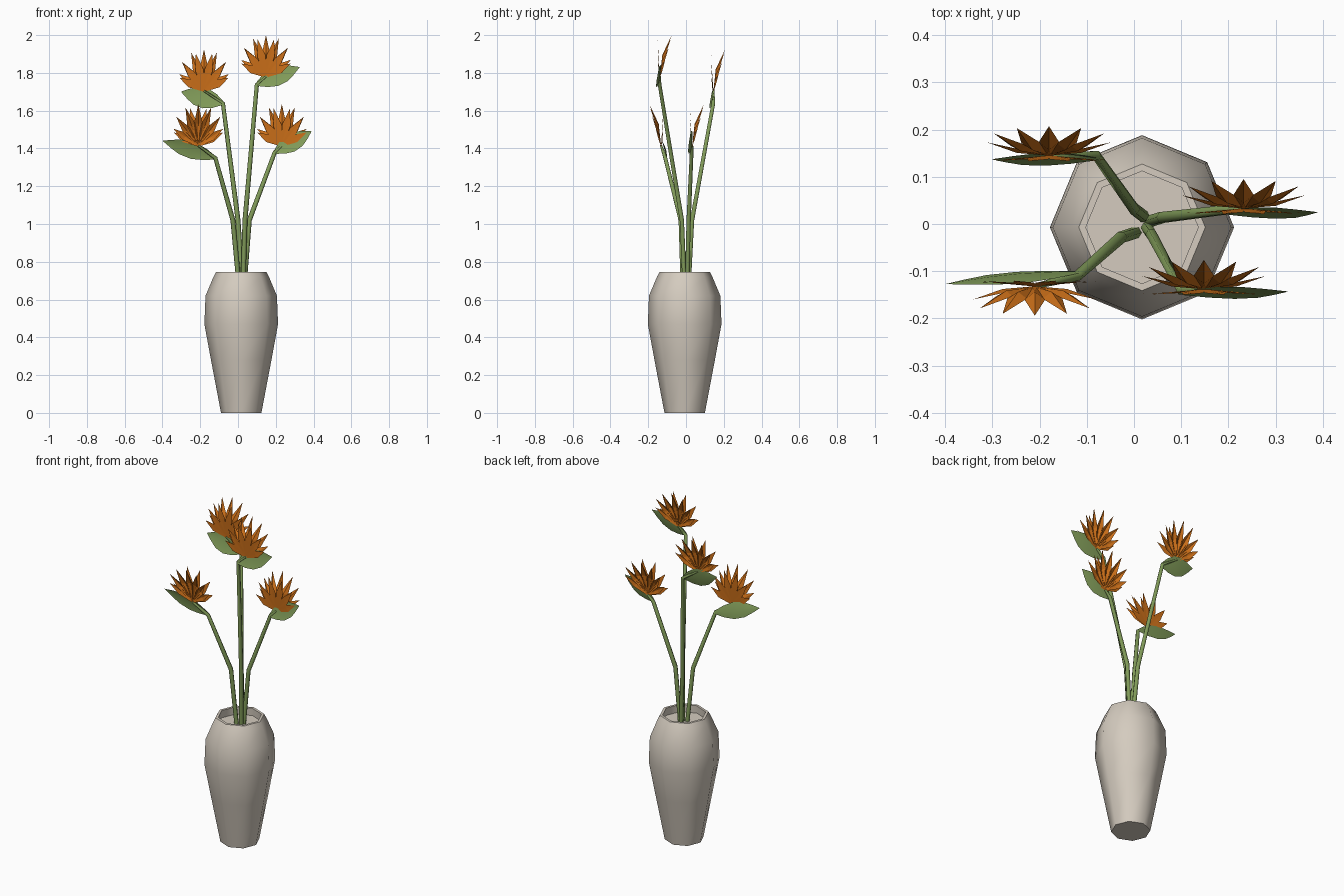
import bpy, math
from mathutils import Vector

if "Cube" in bpy.data.objects:
    bpy.data.objects.remove(bpy.data.objects["Cube"])


def material(name, rgb):
    m = bpy.data.materials.new(name)
    m.diffuse_color = (*rgb, 1)
    m.use_nodes = True
    m.node_tree.nodes["Principled BSDF"].inputs["Base Color"].default_value = m.diffuse_color
    return m


CERAMIC = material("pale ceramic", (0.66, 0.60, 0.52))
GREEN = material("leaf green", (0.22, 0.33, 0.10))
ORANGE = material("petal orange", (0.62, 0.165, 0.01))


def make(name, verts, faces, mat, smooth=None):
    me = bpy.data.meshes.new(name)
    me.from_pydata([tuple(v) for v in verts], [], faces)
    me.materials.append(mat)
    ob = bpy.data.objects.new(name, me)
    bpy.context.collection.objects.link(ob)
    if smooth:
        bpy.ops.object.select_all(action='DESELECT')
        ob.select_set(True)
        bpy.context.view_layer.objects.active = ob
        bpy.ops.object.shade_smooth_by_angle(angle=math.radians(smooth))
    return ob


def skin(rings, n):
    """Faces joining successive rings of n vertices, capped at both ends."""
    faces = [tuple(reversed(range(n)))]
    for r in range(rings - 1):
        for i in range(n):
            j = (i + 1) % n
            faces.append((r*n + i, r*n + j, r*n + n + j, r*n + n + i))
    faces.append(tuple(range((rings - 1)*n, rings*n)))
    return faces


# vase: eight-sided turned profile with a shallow inner floor
profile = [(0.107, 0), (0.16, 0.28), (0.195, 0.47), (0.189, 0.62),
           (0.147, 0.72), (0.134, 0.745), (0.119, 0.745), (0.121, 0.70)]
verts = [(0.017 + r*math.cos(i*math.pi/4), -0.007 + r*math.sin(i*math.pi/4), z)
         for r, z in profile for i in range(8)]
make("vase", verts, skin(len(profile), 8), CERAMIC, 46)


# stem: tapered tube along a bent path
def stem(name, pts):
    pts = [Vector(p) for p in pts]
    n, verts = 6, []
    for k, p in enumerate(pts):
        d = (pts[min(k + 1, len(pts) - 1)] - pts[max(k - 1, 0)]).normalized()
        a = d.cross(Vector((0, 1, 0))).normalized()
        b = d.cross(a)
        r = (0.013, 0.013, 0.011, 0.006)[k]
        for i in range(n):
            t = -2*math.pi*i/n
            verts.append(p + a*r*math.cos(t) + b*r*math.sin(t))
    make(name, verts, skin(len(pts), n), GREEN, 65)


# leaf: flat blade with a slightly raised midrib
def leaf(name, base, tip, half, lean):
    base, tip = Vector(base), Vector(tip)
    axis = tip - base
    up = Vector((-axis.z, 0, axis.x)).normalized()
    if up.z < 0:
        up = -up
    up = (up + Vector((0, lean, 0))).normalized()
    verts, faces = [], []
    for k, (t, w) in enumerate([(0, .2), (.2, .7), (.42, 1), (.65, .9), (.83, .5), (1, .03)]):
        c = base + axis*t
        mid = c + Vector((0, 0.008*w, 0))
        verts += [c - up*half*w, mid, c + up*half*w]
        if k:
            o = 3*k
            faces += [(o-3, o, o+1, o-2), (o-2, o+1, o+2, o-1)]
    make(name, verts, faces, GREEN, 40)


# blossom: two fans of pointed petals, the rear one leaning away
def blossom(name, base, side):
    base = Vector(base)
    verts, faces = [], []
    for count, spread, lean, length, off in [(7, 56, 0.062, 0.22, 0.0),
                                             (6, 62, -0.004, 0.205, -0.008)]:
        for i in range(count):
            f = 2*i/(count - 1) - 1
            a = math.radians(spread*f)
            d = Vector((math.sin(a), 0, math.cos(a)))
            w = Vector((math.cos(a), 0, -math.sin(a)))
            ln = length*(1 - 0.28*f*f)
            ly = lean*(1 - 0.55*f*f)
            o = len(verts)
            for t, s, y in [(0, -.005, 0), (0, .005, 0), (.55, -.022, .45),
                            (.52, 0, .2), (.55, .022, .45), (1, 0, 1)]:
                y = side*(off*t*2*(1 - t/2) + ly*y)
                verts.append(base + d*ln*t + w*s + Vector((0, y, 0)))
            faces += [(o, o+1, o+3), (o, o+3, o+2), (o+1, o+4, o+3),
                      (o+2, o+3, o+5), (o+3, o+4, o+5)]
    make(name, verts, faces, ORANGE)


# foot, kink, stem top, blossom base, leaf tip, leaf half width, lean side
plants = {
    "tall_right": ((.027, -.008, .69), (.037, -.022, 1.02), (.10, -.14, 1.74),
                   (.148, -.138, 1.78), (.325, -.135, 1.83), .052, 1),
    "tall_left": ((.022, .015, .69), (.0, .032, 1.02), (-.08, .145, 1.64),
                  (-.18, .145, 1.705), (-.3, .145, 1.70), .056, 1),
    "low_left": ((.004, -.018, .69), (-.027, -.028, 1.02), (-.12, -.11, 1.35),
                 (-.21, -.132, 1.415), (-.397, -.135, 1.44), .046, -1),
    "low_right": ((.034, .006, .69), (.06, .014, 1.02), (.195, .03, 1.38),
                  (.232, .033, 1.415), (.388, .033, 1.49), .05, 1),
}
for key, (foot, kink, top, bud, tip, half, side) in plants.items():
    stem(key + "_stem", [foot, kink, top, bud])
    front = Vector((0, -0.008*side, 0))
    leaf(key + "_leaf", Vector(top) + front, Vector(tip) + front, half, 0.25*side)
    blossom(key + "_blossom", bud, side)
